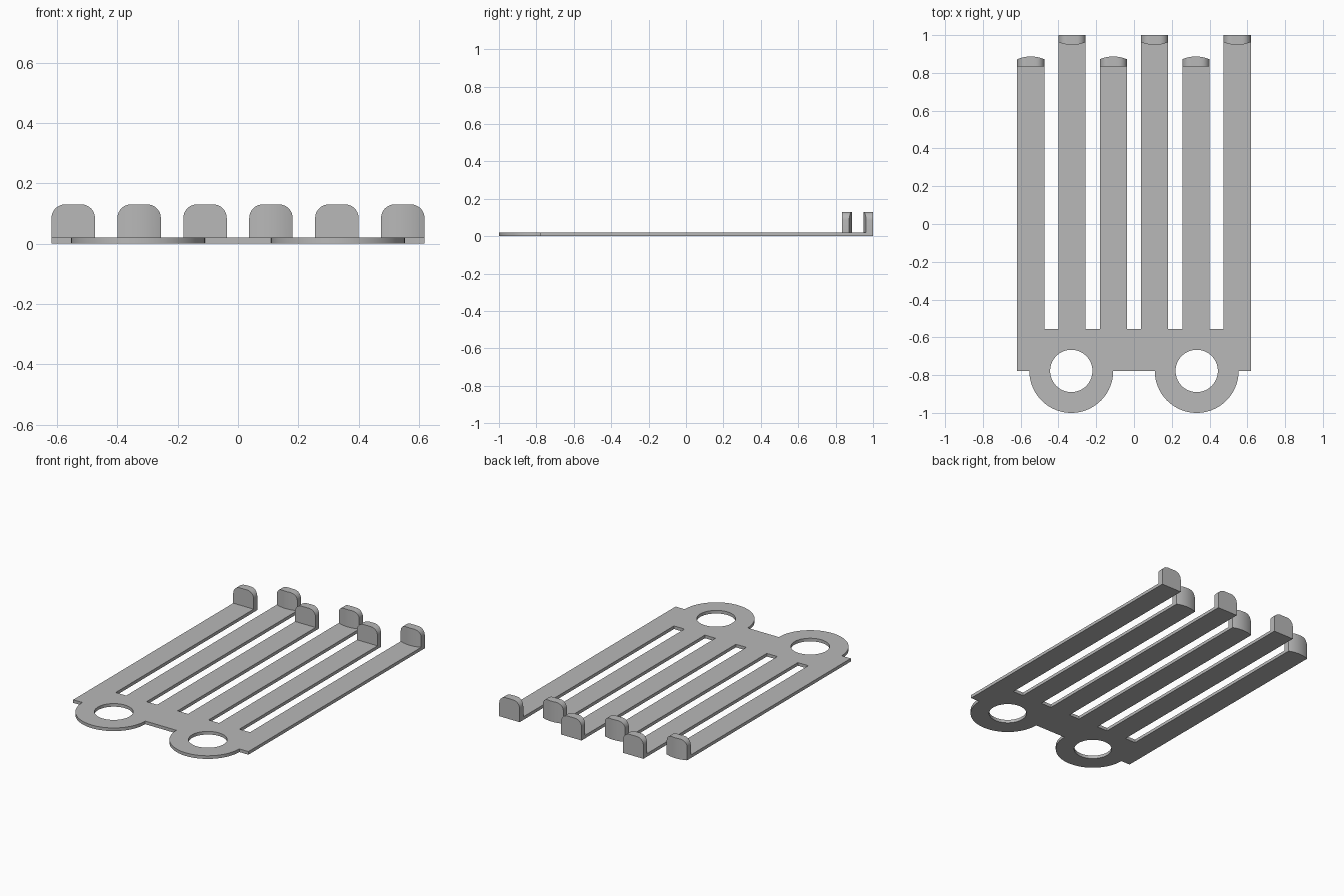
import bpy, bmesh
from math import sin, cos, pi

cube = bpy.data.objects.get("Cube")
if cube:
    bpy.data.objects.remove(cube, do_unlink=True)

THICK, TOP = 0.02, 0.13              # plate thickness, tab height
HALF, PITCH = 0.072, 0.2185          # finger half width and spacing
BASE_Y, SLOT_Y = -0.778, -0.556      # base front edge, slot bottoms
RING_X, RING_R, HOLE_R = 0.332, 0.222, 0.112
TAB_D, SAG, CORNER = 0.052, 0.015, 0.045

metal = bpy.data.materials.new("grey metal")
grey = (0.48, 0.48, 0.48, 1)
metal.diffuse_color = grey
metal.use_nodes = True
metal.node_tree.nodes["Principled BSDF"].inputs["Base Color"].default_value = grey


def finish(bm, name):
    bmesh.ops.recalc_face_normals(bm, faces=bm.faces)
    mesh = bpy.data.meshes.new(name)
    bm.to_mesh(mesh)
    bm.free()
    mesh.materials.append(metal)
    obj = bpy.data.objects.new(name, mesh)
    bpy.context.collection.objects.link(obj)
    bpy.ops.object.select_all(action='DESELECT')
    obj.select_set(True)
    bpy.context.view_layer.objects.active = obj
    bpy.ops.object.shade_smooth_by_angle(angle=pi / 6)


def arc(cx, cy, r, a0, a1, n):
    return [(cx + r * cos(a0 + (a1 - a0) * i / n),
             cy + r * sin(a0 + (a1 - a0) * i / n)) for i in range(n + 1)]


def bulge(x):
    """Depth of a tab at offset x from its centre line."""
    return TAB_D - SAG * (x / HALF) ** 2


# Tab columns as (x offset, top height), with rounded upper corners
STEPS = 8
right = [(HALF - CORNER + CORNER * sin(pi / 2 * i / STEPS),
          TOP - CORNER + CORNER * cos(pi / 2 * i / STEPS)) for i in range(STEPS + 1)]
flat = HALF - CORNER
columns = ([(-x, z) for x, z in reversed(right)]
           + [(flat * k, TOP) for k in (-0.5, 0, 0.5)] + right)

# Fingers from left to right: (centre x, is_long)
fingers = [((i - 2.5) * PITCH, i % 2 == 1) for i in range(6)]
SHORT_Y = 0.835

# Plate outline: ring lugs in front, then fingers from right to left
edge = fingers[-1][0] + HALF
outline = [(-edge, BASE_Y)]
for s in (-1, 1):
    outline += arc(s * RING_X, BASE_Y, RING_R, pi, 2 * pi, 40)
outline.append((edge, BASE_Y))
for cx, is_long in reversed(fingers):
    outline.append((cx + HALF, SLOT_Y))
    for x, _ in reversed(columns):
        outline.append((cx + x, 1.0 if is_long else SHORT_Y + bulge(x)))
    outline.append((cx - HALF, SLOT_Y))

# Plate with two round holes
bm = bmesh.new()
loops = [outline] + [arc(s * RING_X, BASE_Y, HOLE_R, 0, 2 * pi, 56)[:-1] for s in (-1, 1)]
for loop in loops:
    vs = [bm.verts.new((x, y, 0)) for x, y in loop]
    for a, b in zip(vs, vs[1:] + vs[:1]):
        bm.edges.new((a, b))
bmesh.ops.triangle_fill(bm, use_beauty=True, use_dissolve=False,
                        edges=bm.edges[:], normal=(0, 0, 1))
ext = bmesh.ops.extrude_face_region(bm, geom=bm.faces[:], use_keep_orig=True)
bmesh.ops.translate(bm, vec=(0, 0, THICK),
                    verts=[g for g in ext["geom"] if isinstance(g, bmesh.types.BMVert)])
finish(bm, "finger_plate")

# Upright tabs: short ones bulge backward, long ones bulge forward
for i, (cx, is_long) in enumerate(fingers):
    bm = bmesh.new()
    rows = []
    for x, z in columns:
        y0, y1 = (1.0 - bulge(x), 1.0) if is_long else (SHORT_Y, SHORT_Y + bulge(x))
        rows.append([bm.verts.new((cx + x, y, h)) for y, h in
                     ((y0, THICK), (y1, THICK), (y1, z), (y0, z))])
    for a, b in zip(rows, rows[1:]):
        for k in range(4):
            n = (k + 1) % 4
            bm.faces.new((a[k], a[n], b[n], b[k]))
    bm.faces.new(rows[0])
    bm.faces.new(rows[-1])
    finish(bm, f"{'long' if is_long else 'short'}_finger_tab_{i + 1}")
